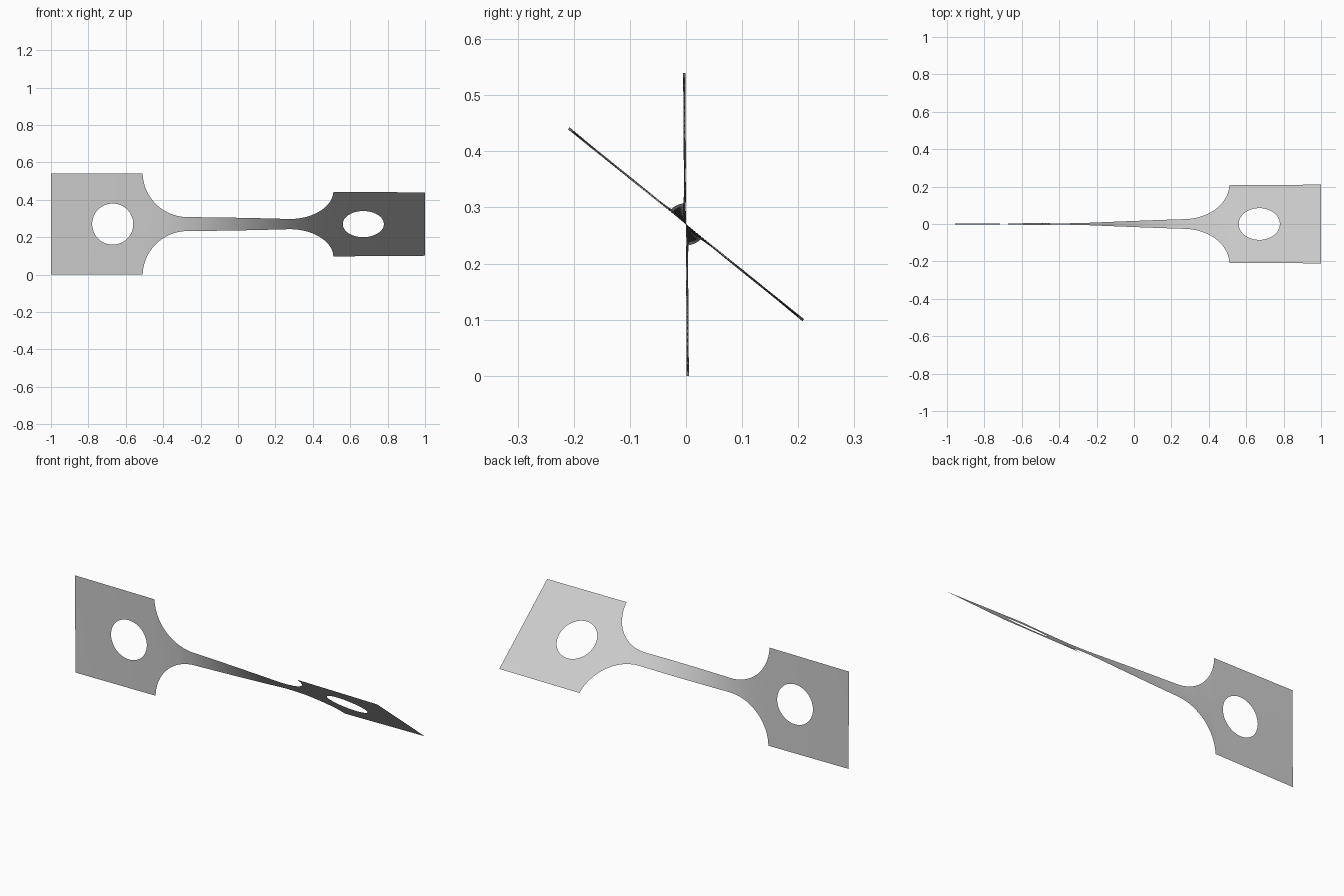
import bpy, bmesh, math
from mathutils import Vector

cube = bpy.data.objects.get("Cube")
if cube:
    bpy.data.objects.remove(cube, do_unlink=True)

HALF_W = 0.27                         # half width of the end plates
NECK = 0.0375                         # half width of the neck
FILLET = 0.24                         # radius between neck and plate
HOLE_X, HOLE_R = 0.67, 0.11
FILLET_X = 0.27
TWIST = [(-1, 0.2), (-0.5, 1.2), (-0.38, 3), (-0.27, 8),
         (0.27, 43.4), (0.38, 48.4), (0.5, 50.2), (1, 51.2)]


def twist_at(x):
    """Angle about the long axis, in radians."""
    for (x0, a0), (x1, a1) in zip(TWIST, TWIST[1:]):
        if x <= x1:
            break
    return math.radians(a0 + (a1 - a0) * (x - x0) / (x1 - x0))


def add_loop(bm, points):
    verts = [bm.verts.new((x, 0, z)) for x, z in points]
    return [bm.edges.new((a, b)) for a, b in zip(verts, verts[1:] + verts[:1])]


# Quarter outline: neck, round fillet, plate corner
sweep = math.acos((FILLET + NECK - HALF_W) / FILLET)
steps = 20
quarter = [(FILLET_X + FILLET * math.sin(sweep * i / steps),
            NECK + FILLET - FILLET * math.cos(sweep * i / steps))
           for i in range(steps + 1)] + [(1, HALF_W)]
top = [(-x, z) for x, z in reversed(quarter)] + quarter
outline = top + [(x, -z) for x, z in reversed(top)]

# Flat sheet with a round hole in each plate
bm = bmesh.new()
edges = add_loop(bm, outline)
for side in (-1, 1):
    edges += add_loop(bm, [(side * HOLE_X + HOLE_R * math.cos(math.tau * i / 48),
                            HOLE_R * math.sin(math.tau * i / 48)) for i in range(48)])
bmesh.ops.triangle_fill(bm, edges=edges, use_beauty=True, normal=(0, -1, 0))

# Slice across the length so that the sheet can twist
for i in range(-48, 49):
    bmesh.ops.bisect_plane(bm, geom=bm.verts[:] + bm.edges[:] + bm.faces[:], dist=1e-5,
                           plane_co=(i * 0.02 + 0.001, 0, 0), plane_no=(1, 0, 0))
for face in bm.faces:
    face.normal_update()
    if face.normal.y > 0:
        face.normal_flip()
    face.smooth = True

# Twist about the long axis and lift onto the ground
for v in bm.verts:
    a, w = twist_at(v.co.x), v.co.z
    v.co = Vector((v.co.x, -w * math.sin(a), HALF_W + w * math.cos(a)))

mesh = bpy.data.meshes.new("twisted_strip")
bm.to_mesh(mesh)
bm.free()
strip = bpy.data.objects.new("twisted_strip", mesh)
bpy.context.collection.objects.link(strip)

# Plain grey material
grey = bpy.data.materials.new("light_grey")
grey.use_nodes = True
colour = (0.6, 0.6, 0.6, 1)
grey.diffuse_color = colour
grey.node_tree.nodes["Principled BSDF"].inputs["Base Color"].default_value = colour
mesh.materials.append(grey)
